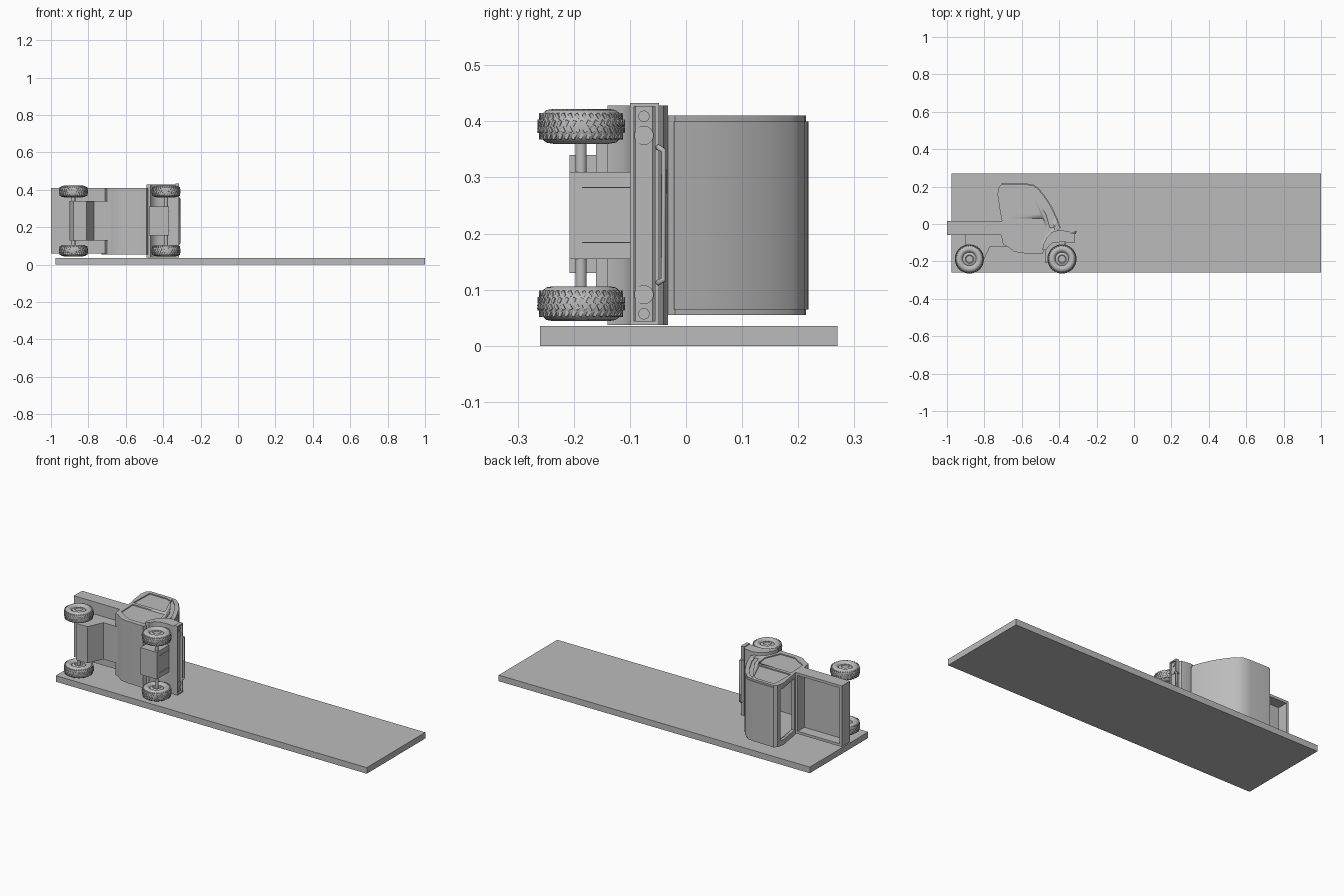
import bpy, bmesh, math
from mathutils import Matrix, Vector

cube = bpy.data.objects.get("Cube")
if cube:
    bpy.data.objects.remove(cube, do_unlink=True)

GREY = (0.5, 0.5, 0.5, 1)
mat = bpy.data.materials.new("plain grey")
mat.use_nodes = True
mat.diffuse_color = GREY
mat.node_tree.nodes["Principled BSDF"].inputs["Base Color"].default_value = GREY
MID = 0.233  # middle plane across the vehicle, which lies on its side


def finish(name, bm, angle=35):
    bmesh.ops.recalc_face_normals(bm, faces=bm.faces)
    mesh = bpy.data.meshes.new(name)
    bm.to_mesh(mesh)
    bm.free()
    ob = bpy.data.objects.new(name, mesh)
    bpy.context.collection.objects.link(ob)
    mesh.materials.append(mat)
    bpy.ops.object.select_all(action='DESELECT')
    ob.select_set(True)
    bpy.context.view_layer.objects.active = ob
    bpy.ops.object.shade_smooth_by_angle(angle=math.radians(angle))
    return ob


def prism(name, pts, z0, z1):
    """Extrude a side profile across the vehicle."""
    bm = bmesh.new()
    face = bm.faces.new([bm.verts.new((x, y, z0)) for x, y in pts])
    new = bmesh.ops.extrude_face_region(bm, geom=[face])["geom"]
    bmesh.ops.translate(bm, vec=(0, 0, z1 - z0),
                        verts=[v for v in new if isinstance(v, bmesh.types.BMVert)])
    return finish(name, bm)


def box(name, x0, x1, y0, y1, z0, z1):
    return prism(name, [(x0, y0), (x1, y0), (x1, y1), (x0, y1)], z0, z1)


def cylinder(name, centre, radius, depth, axis='Z', sides=32):
    bm = bmesh.new()
    bmesh.ops.create_cone(bm, cap_ends=True, segments=sides, radius1=radius,
                          radius2=radius, depth=depth)
    if axis == 'X':
        bmesh.ops.rotate(bm, verts=bm.verts, matrix=Matrix.Rotation(math.pi / 2, 3, 'Y'))
    bmesh.ops.translate(bm, verts=bm.verts, vec=centre)
    return finish(name, bm)


def cut(target, cutter):
    mod = target.modifiers.new("cut", 'BOOLEAN')
    mod.object = cutter
    mod.solver = 'EXACT'
    cutter.hide_render = True
    cutter.hide_set(True)


def tube(name, pts, radius):
    curve = bpy.data.curves.new(name, 'CURVE')
    curve.dimensions = '3D'
    curve.bevel_depth = radius
    curve.bevel_resolution = 2
    curve.use_fill_caps = True
    spline = curve.splines.new('POLY')
    spline.points.add(len(pts) - 1)
    for point, co in zip(spline.points, pts):
        point.co = (*co, 1)
    curve.materials.append(mat)
    bpy.context.collection.objects.link(bpy.data.objects.new(name, curve))


def wheel(name, x, z, out):
    """Turned tyre and dished hub with staggered tread blocks."""
    profile = [(0, .020), (.018, .020), (.022, .024), (.036, .018), (.041, .026),
               (.050, .031), (.062, .029), (.072, .020), (.076, .008)]
    profile += [(r, -h) for r, h in reversed(profile)]
    bm = bmesh.new()
    verts = [bm.verts.new((r, 0, h)) for r, h in profile]
    edges = [bm.edges.new(p) for p in zip(verts, verts[1:])]
    bmesh.ops.spin(bm, geom=verts + edges, cent=(0, 0, 0), axis=(0, 0, 1),
                   angle=2 * math.tau / 2, steps=40)
    bmesh.ops.remove_doubles(bm, verts=bm.verts, dist=0.0001)
    count = 36
    for row, h in enumerate((-.018, -.006, .006, .018)):
        for i in range(count):
            turn = Matrix.Rotation((i + row % 2 / 2) * math.tau / count, 4, 'Z')
            place = turn @ Matrix.Translation((.0745 if abs(h) < .01 else .0715, 0, h))
            twist = Matrix.Rotation(.5 if row % 2 else -.5, 4, 'X')
            bmesh.ops.create_cube(bm, size=1, matrix=place @ twist
                                  @ Matrix.Diagonal((.007, .006, .010, 1)))
    bmesh.ops.translate(bm, verts=bm.verts, vec=(x, -.187, z))
    finish(name, bm, 40)


# Long base slab
box("base_slab", -.975, 1, -.26, .27, 0, .035)

# Wheels and axles
for label, x in (("rear", -.88), ("front", -.385)):
    for side, z, out in (("right", .075, -1), ("left", .391, 1)):
        wheel(f"{label}_{side}_wheel", x, z, out)
    cylinder(f"{label}_axle", (x, -.187, MID), .01, .30)

# Cab shell with hollow interior and rear window
cab_profile = [(-.71, -.06), (-.70, -.11), (-.67, -.125), (-.64, -.148), (-.60, -.156),
               (-.49, -.160), (-.465, -.10), (-.43, -.06), (-.396, -.02), (-.415, .03),
               (-.44, .085), (-.475, .14), (-.51, .185), (-.54, .207), (-.58, .212),
               (-.705, .214), (-.722, .20), (-.73, .16), (-.715, .06), (-.705, .01)]
cab = prism("cab", cab_profile, .055, .41)
centre = Vector((-.57, .03))
inner = [centre + (Vector(p) - centre) * .88 for p in cab_profile]
cut(cab, prism("cab_interior_cutter", inner, .075, .39))
cut(cab, box("rear_window_cutter", -.78, -.66, .03, .18, .085, .38))

# Shallow side panels: window, door and slim front quarter light
panels = {
    "window": [(-.70, .05), (-.50, .05), (-.555, .18), (-.59, .192), (-.695, .192)],
    "door": [(-.685, -.08), (-.60, -.13), (-.51, -.13), (-.47, -.04), (-.485, .03), (-.69, .03)],
    "quarter": [(-.425, -.02), (-.44, .03), (-.475, .10), (-.51, .155), (-.56, .20),
                (-.535, .15), (-.50, .10), (-.47, .05), (-.45, -.02)]}
for part, outline in panels.items():
    for side, z in (("right", .055), ("left", .41)):
        cut(cab, prism(f"{side}_{part}_cutter", outline, z - .006, z + .006))

# Windscreen and roof skin, slightly proud of the cab
skin = [Vector(p) for p in cab_profile[8:16]]
outer = [p + (p - centre).normalized() * .005 for p in skin]
prism("windscreen_and_roof", outer + skin[::-1], .065, .40)

# Open cargo bed
box("bed_floor", -1, -.705, -.06, -.045, .06, .41)
for side, z in (("right", .06), ("left", .395)):
    box(f"{side}_bed_wall", -1, -.705, -.045, .015, z, z + .015)
box("tailgate", -1, -.985, -.045, .015, .075, .395)
box("bed_front_wall", -.72, -.705, -.045, .015, .075, .395)

# Underbody
prism("rear_underbody", [(-.90, -.06), (-.90, -.17), (-.88, -.208), (-.81, -.208),
                         (-.77, -.12), (-.67, -.12), (-.67, -.06)], .13, .34)
box("front_underbody", -.475, -.37, -.208, -.08, .155, .31)
for z in (.184, .282):
    box("front_underbody_rib", -.37, -.366, -.185, -.08, z - .001, z + .001)

# Full width wing and nose, arching over the front wheels
prism("front_wing", [(-.49, -.14), (-.468, -.14), (-.455, -.115), (-.43, -.10),
                     (-.38, -.096), (-.335, -.10), (-.322, -.09), (-.325, -.06),
                     (-.345, -.04), (-.40, -.032), (-.435, -.042), (-.465, -.07),
                     (-.485, -.11)], .037, .428)

# Nose frame with headlights
for y in (-.10, -.055):
    box("nose_rail", -.335, -.315, y, y + .007, .037, .433)
for z in (.037, .426):
    box("nose_end", -.335, -.315, -.10, -.048, z, z + .007)
for sign in (-1, 1):
    cylinder("small_lamp", (-.323, -.075, MID + sign * .176), .010, .008, 'X')
    cylinder("headlamp", (-.324, -.075, MID + sign * .142), .017, .008, 'X')

# Bent guard bar
tube("guard_bar", [(-.335, -.05, .112), (-.313, -.05, .112), (-.313, -.04, .118),
                   (-.313, -.04, .348), (-.313, -.05, .354), (-.335, -.05, .354)], .005)
